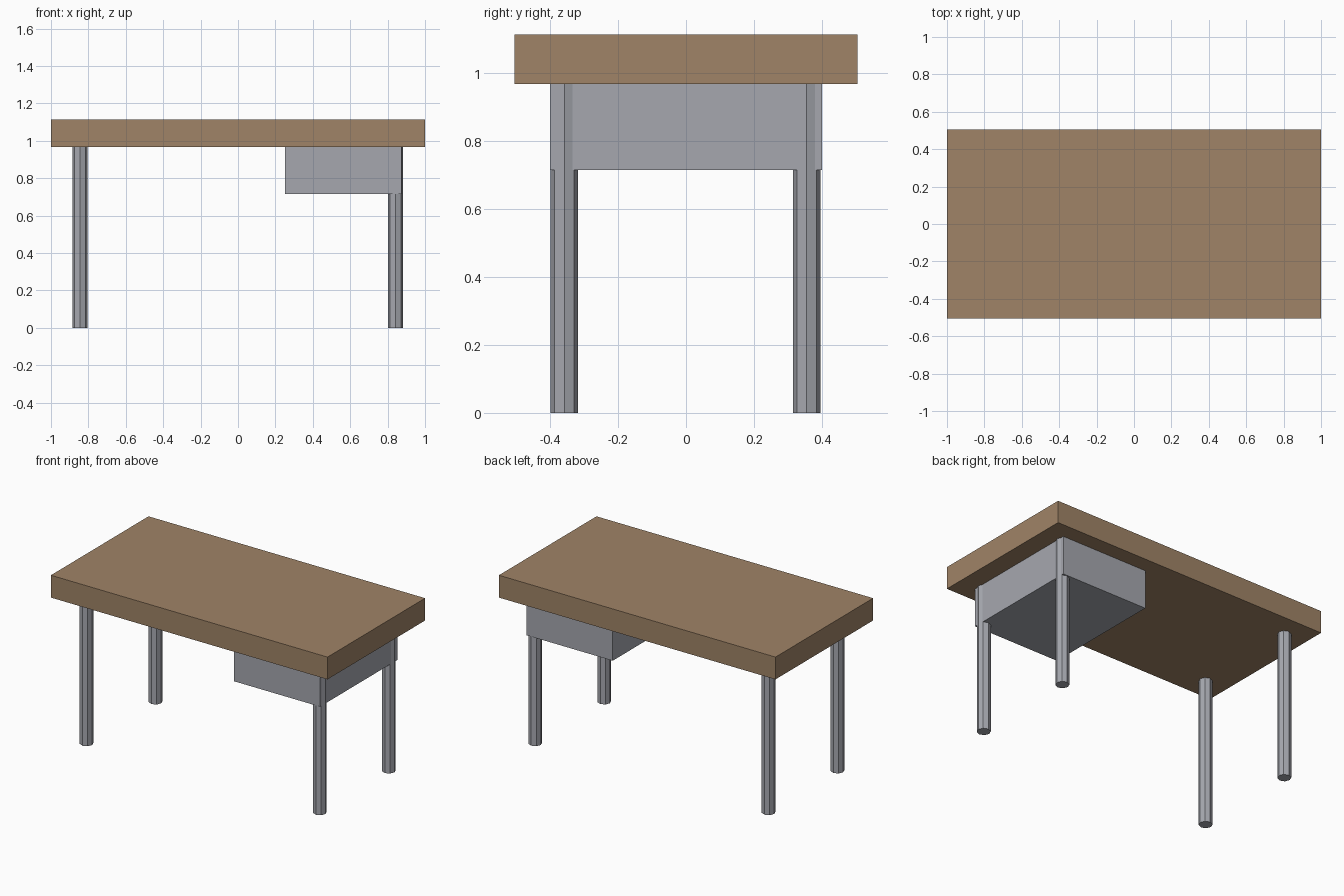
import bpy
import math

if "Cube" in bpy.data.objects:
    bpy.data.objects.remove(bpy.data.objects["Cube"])


def material(name, color):
    m = bpy.data.materials.new(name)
    m.diffuse_color = (*color, 1.0)
    m.use_nodes = True
    m.node_tree.nodes["Principled BSDF"].inputs["Base Color"].default_value = m.diffuse_color
    return m


wood = material("brown_wood", (0.35, 0.23, 0.135))
metal = material("grey_metal", (0.38, 0.39, 0.43))


def box(name, lo, hi, mat):
    """Axis-aligned box between two corners."""
    center = [(a + b) / 2 for a, b in zip(lo, hi)]
    bpy.ops.mesh.primitive_cube_add(size=1, location=center)
    ob = bpy.context.object
    ob.name = name
    ob.scale = [b - a for a, b in zip(lo, hi)]
    bpy.ops.object.transform_apply(location=False, rotation=False, scale=True)
    ob.data.materials.append(mat)
    return ob


def leg(name, x, y, height):
    """Eight-sided post with corners on the axes."""
    bpy.ops.mesh.primitive_cylinder_add(vertices=8, radius=0.041, depth=height,
                                        location=(x, y, height / 2))
    ob = bpy.context.object
    ob.name = name
    ob.data.materials.append(metal)
    return ob


UNDERSIDE = 0.967

# Thick desk top
box("desk_top", (-1, -0.504, UNDERSIDE), (1, 0.504, 1.113), wood)

# Drawer box hung under the right end
box("drawer_box", (0.25, -0.4, 0.715), (0.873, 0.4, UNDERSIDE), metal)

# Four legs
for side, x in (("left", -0.845), ("right", 0.842)):
    for end, y in (("front", -0.358), ("back", 0.355)):
        leg(f"{end}_{side}_leg", x, y, UNDERSIDE)
